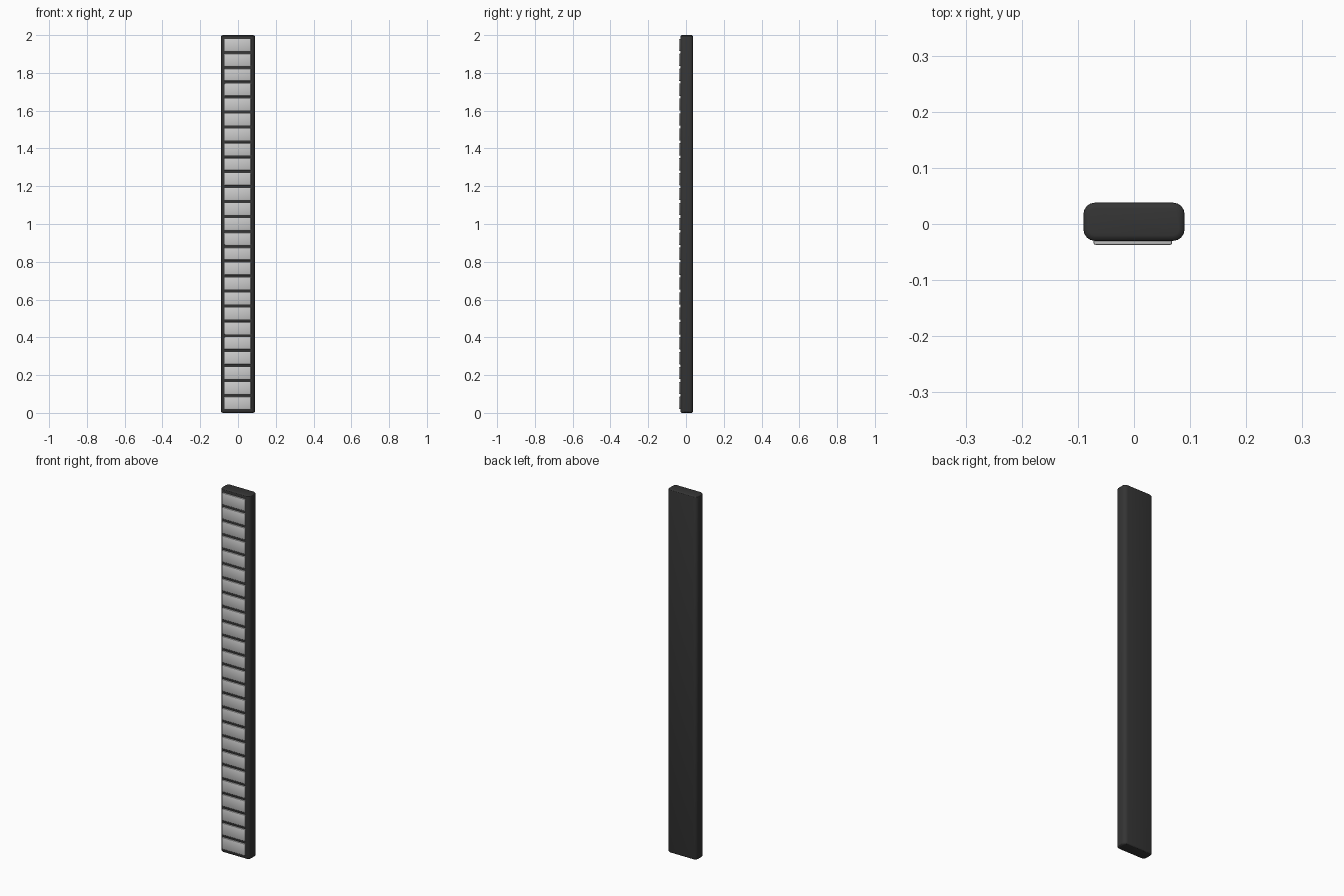
import bpy, bmesh

if "Cube" in bpy.data.objects:
    bpy.data.objects.remove(bpy.data.objects["Cube"])


def material(name, rgb):
    m = bpy.data.materials.new(name)
    m.diffuse_color = (*rgb, 1)
    m.use_nodes = True
    m.node_tree.nodes["Principled BSDF"].inputs["Base Color"].default_value = m.diffuse_color
    return m


def box(bm, size, centre):
    verts = bmesh.ops.create_cube(bm, size=1)["verts"]
    bmesh.ops.scale(bm, vec=size, verts=verts)
    bmesh.ops.translate(bm, vec=centre, verts=verts)


def finish(bm, name, mat):
    mesh = bpy.data.meshes.new(name)
    bm.to_mesh(mesh)
    bm.free()
    ob = bpy.data.objects.new(name, mesh)
    bpy.context.collection.objects.link(ob)
    mesh.materials.append(mat)
    bpy.ops.object.select_all(action='DESELECT')
    ob.select_set(True)
    bpy.context.view_layer.objects.active = ob
    bpy.ops.object.shade_smooth_by_angle()
    return ob


dark = material("dark_casing", (0.035, 0.035, 0.035))
light = material("light_panel", (0.55, 0.54, 0.55))

# Casing: tall slab, wide rounding on the upright edges, small rounding on the ends
bm = bmesh.new()
box(bm, (0.18, 0.068, 2.0), (0, 0.004, 1.0))
upright = [e for e in bm.edges if abs(e.verts[0].co.z - e.verts[1].co.z) > 1]
bmesh.ops.bevel(bm, geom=upright, offset=0.02, segments=4, profile=0.5, affect='EDGES')
rims = [e for e in bm.edges
        if abs(e.verts[0].co.z - e.verts[1].co.z) < 1e-4]
bmesh.ops.bevel(bm, geom=rims, offset=0.01, segments=3, profile=0.5, affect='EDGES')
finish(bm, "casing", dark)

# Column of 25 rectangular panels standing slightly proud of the front
COUNT, FIRST, LAST = 25, 0.053, 1.948
for i in range(COUNT):
    z = FIRST + (LAST - FIRST) * i / (COUNT - 1)
    bm = bmesh.new()
    box(bm, (0.14, 0.017, 0.065), (-0.002, -0.0285, z))
    bmesh.ops.bevel(bm, geom=bm.edges[:], offset=0.003, segments=2,
                    profile=0.5, affect='EDGES')
    finish(bm, f"panel_{i + 1:02d}", light)
